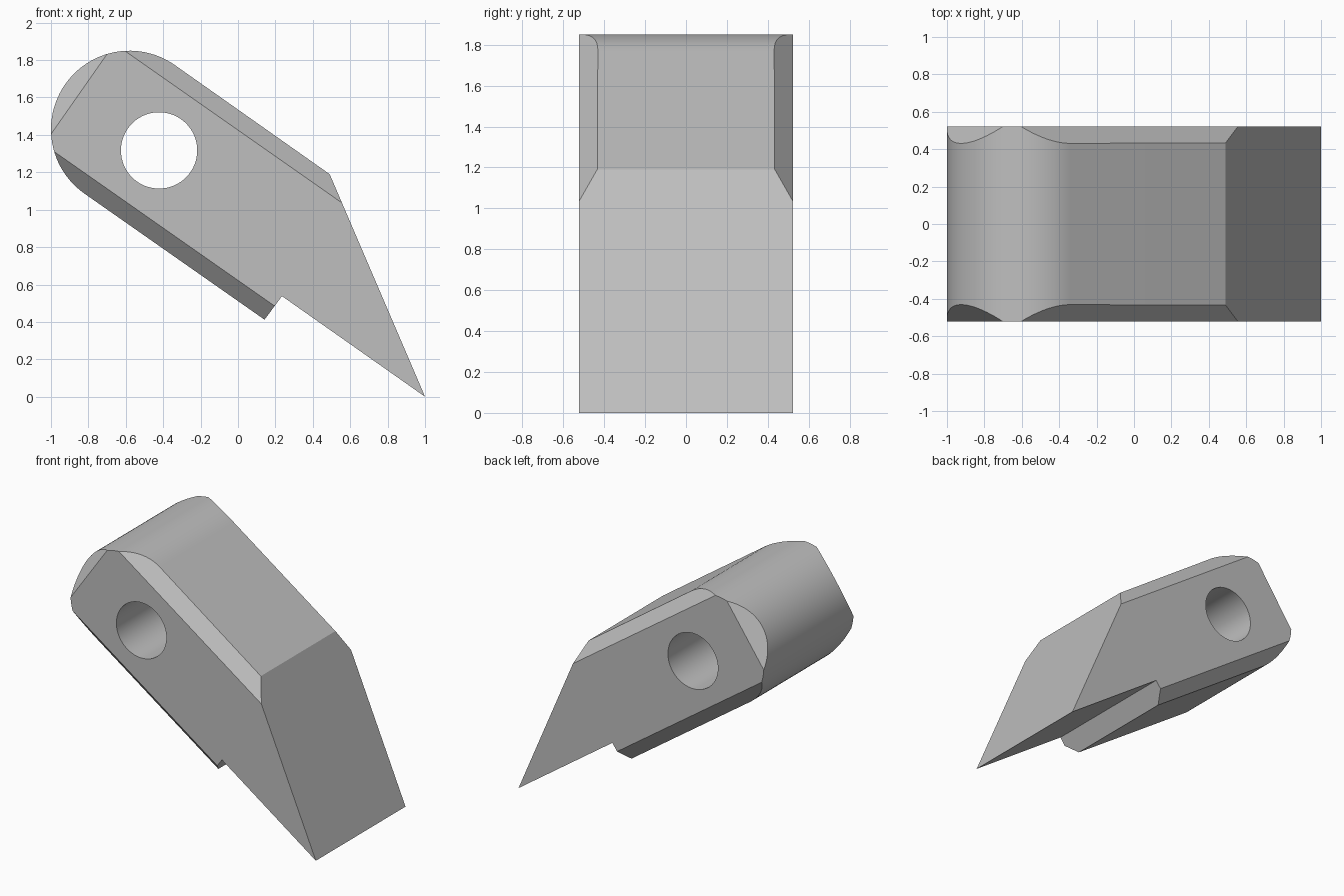
import bpy, bmesh, math
from mathutils import Vector

cube = bpy.data.objects.get("Cube")
if cube:
    bpy.data.objects.remove(cube, do_unlink=True)

TILT = math.radians(35)
ALONG = Vector((math.cos(TILT), 0, -math.sin(TILT)))   # down the length of the tooth
UP = Vector((math.sin(TILT), 0, math.cos(TILT)))       # across its thickness
HALF, RADIUS, CHAMFER = 0.522, 0.42, 0.091
CENTRE = Vector((-0.58, 0, 1.43))

metal = bpy.data.materials.new("grey_metal")
metal.use_nodes = True
grey = (0.52, 0.52, 0.52, 1)
metal.diffuse_color = grey
metal.node_tree.nodes["Principled BSDF"].inputs["Base Color"].default_value = grey

# side profile: rounded end, straight underside, step, pointed tip, sloping face
profile = []
STEPS = 48
for i in range(STEPS + 1):
    a = math.pi * i / STEPS
    profile.append(CENTRE + RADIUS * (UP * math.cos(a) - ALONG * math.sin(a)))
profile += [Vector((x, 0, z)) for x, z in
            ((0.142, 0.412), (0.235, 0.538), (1, 0), (0.49, 1.19))]

# extrude the profile across the width
bm = bmesh.new()
face = bm.faces.new([bm.verts.new(p + Vector((0, -HALF, 0))) for p in profile])
ext = bmesh.ops.extrude_face_region(bm, geom=[face])
bmesh.ops.translate(bm, vec=(0, 2 * HALF, 0),
                    verts=[g for g in ext["geom"] if isinstance(g, bmesh.types.BMVert)])

# slice 45 degree chamfers on the top, underside and rounded end, both sides
for side in (-1, 1):
    flank = Vector((0, side, 0))
    for out in (UP, -UP, -ALONG):
        point = CENTRE + out * (RADIUS - CHAMFER) + flank * HALF
        cut = bmesh.ops.bisect_plane(
            bm, geom=bm.verts[:] + bm.edges[:] + bm.faces[:], dist=1e-6,
            plane_co=point, plane_no=(out + flank).normalized(), clear_outer=True)
        rim = [g for g in cut["geom_cut"] if isinstance(g, bmesh.types.BMEdge)]
        bmesh.ops.edgenet_fill(bm, edges=rim)
bmesh.ops.recalc_face_normals(bm, faces=bm.faces[:])

mesh = bpy.data.meshes.new("tooth_body")
bm.to_mesh(mesh)
bm.free()
body = bpy.data.objects.new("tooth_body", mesh)
bpy.context.collection.objects.link(body)
mesh.materials.append(metal)

# round pin hole through the sides
bpy.ops.mesh.primitive_cylinder_add(vertices=64, radius=0.204, depth=2,
                                    location=(-0.422, 0, 1.317),
                                    rotation=(math.pi / 2, 0, 0))
cutter = bpy.context.object
cutter.name = "pin_hole_cutter"
cutter.hide_render = True
cutter.data.materials.append(metal)
hole = body.modifiers.new("pin_hole", "BOOLEAN")
hole.operation = "DIFFERENCE"
hole.solver = "EXACT"
hole.object = cutter

bpy.ops.object.select_all(action="DESELECT")
body.select_set(True)
bpy.context.view_layer.objects.active = body
bpy.ops.object.modifier_apply(modifier=hole.name)
bpy.data.objects.remove(cutter, do_unlink=True)
bpy.ops.object.shade_smooth_by_angle(angle=math.radians(25))
